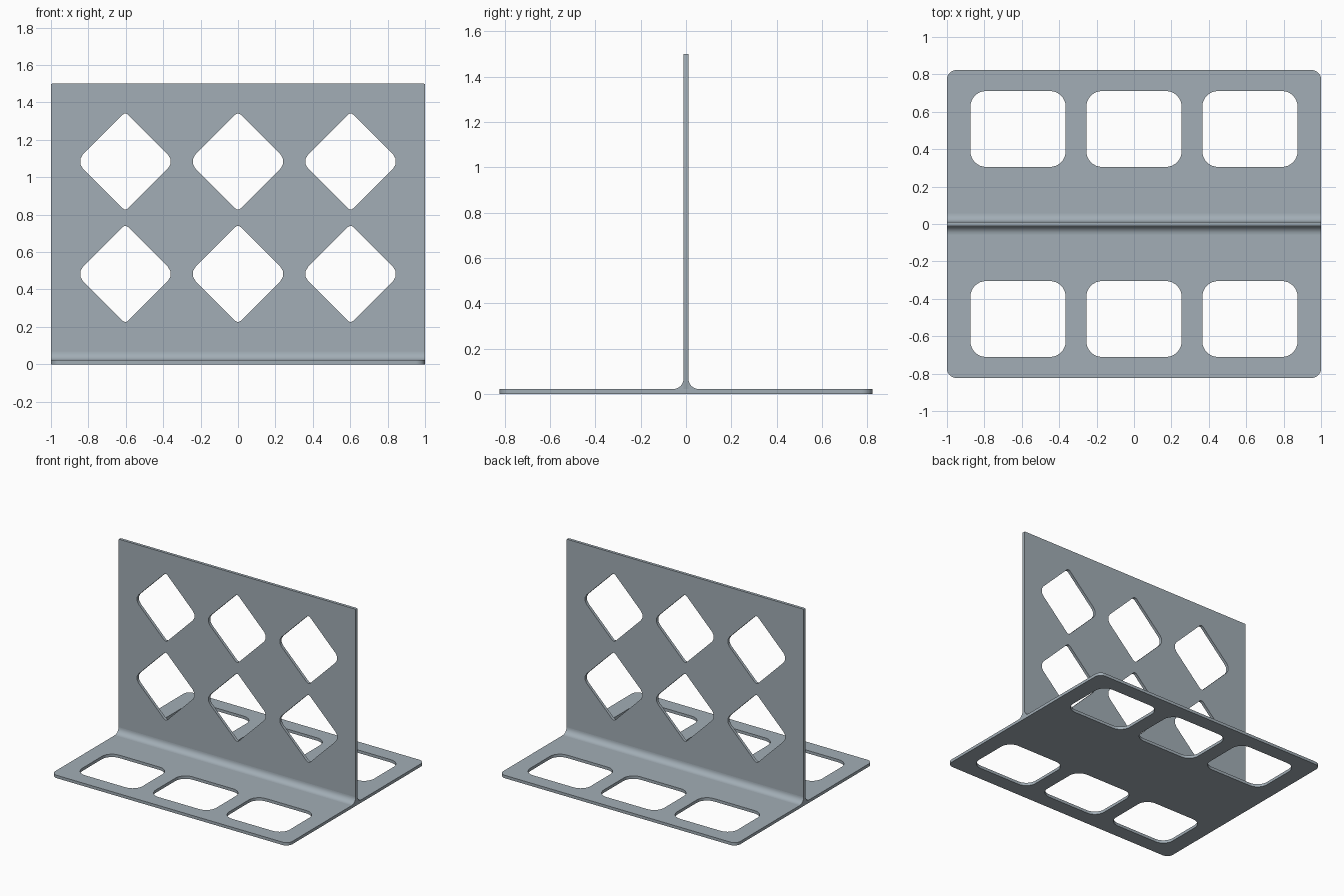
import bpy
import bmesh
from math import sin, cos, pi, radians
from mathutils import Matrix

cube = bpy.data.objects.get("Cube")
if cube:
    bpy.data.objects.remove(cube, do_unlink=True)

steel = bpy.data.materials.new("blue grey steel")
steel.use_nodes = True
COLOUR = (0.36, 0.42, 0.465, 1)
steel.diffuse_color = COLOUR
steel.node_tree.nodes["Principled BSDF"].inputs["Base Color"].default_value = COLOUR

THICK = 0.022
HALF = THICK / 2
DEPTH = 0.823
HEIGHT = 1.5
FILLET = 0.045


def arc(cx, cy, r, start, sweep, steps):
    """Points along an arc, angles in degrees."""
    angles = [radians(start + sweep * i / steps) for i in range(steps + 1)]
    return [(cx + r * cos(a), cy + r * sin(a)) for a in angles]


def rounded_rect(cx, cy, hx, hy, r, steps=8):
    points = []
    for k, (sx, sy) in enumerate([(1, 1), (-1, 1), (-1, -1), (1, -1)]):
        points += arc(cx + sx * (hx - r), cy + sy * (hy - r), r, 90 * k, 90, steps)
    return points


def rounded_diamond(cx, cy, c, side_r, tip_r):
    """Square on its point, with softer corners at the sides than at the tips."""
    points = []
    for k in range(4):
        r = tip_r if k % 2 else side_r
        reach = c - r * 2 ** 0.5
        a = k * pi / 2
        points += arc(cx + reach * cos(a), cy + reach * sin(a), r, 90 * k - 45, 90, 3)
    return points


def extrude_outline(name, outlines, depth, matrix):
    """Solid from a flat outline followed by its holes."""
    curve = bpy.data.curves.new(name, "CURVE")
    curve.dimensions = "2D"
    curve.fill_mode = "BOTH"
    curve.extrude = depth / 2
    for points in outlines:
        spline = curve.splines.new("POLY")
        spline.points.add(len(points) - 1)
        for p, (x, y) in zip(spline.points, points):
            p.co = (x, y, 0, 1)
        spline.use_cyclic_u = True
    obj = bpy.data.objects.new(name, curve)
    bpy.context.collection.objects.link(obj)
    bpy.ops.object.select_all(action="DESELECT")
    obj.select_set(True)
    bpy.context.view_layer.objects.active = obj
    bpy.ops.object.convert(target="MESH")
    obj = bpy.context.view_layer.objects.active
    obj.name = name
    mesh = obj.data
    mesh.transform(matrix)
    bm = bmesh.new()
    bm.from_mesh(mesh)
    bmesh.ops.remove_doubles(bm, verts=bm.verts, dist=0.0001)
    bmesh.ops.recalc_face_normals(bm, faces=bm.faces)
    bm.to_mesh(mesh)
    bm.free()
    mesh.materials.clear()
    mesh.materials.append(steel)
    bpy.ops.object.shade_smooth_by_angle(angle=radians(31))
    return obj


# Base plate with two rows of rounded windows
base = [rounded_rect(0, 0, 1, DEPTH, 0.05)]
for side in (-1, 1):
    for x in (-0.62, 0, 0.62):
        base.append(rounded_rect(x, side * 0.508, 0.255, 0.203, 0.085))
extrude_outline("base_plate", base, THICK, Matrix.Translation((0, 0, HALF)))

# Upright plate with two rows of diamond openings
bottom = HALF
upright = [rounded_rect(0, (HEIGHT + bottom) / 2, 1, (HEIGHT - bottom) / 2, 0.005, 3)]
for z in (0.483, 1.084):
    for x in (-0.602, 0, 0.602):
        upright.append(rounded_diamond(x, z, 0.265, 0.053, 0.02))
extrude_outline("upright_plate", upright, THICK, Matrix.Rotation(pi / 2, 4, "X"))

# Curved fillets where the plates meet
along_x = Matrix(((0, 0, 1, 0), (1, 0, 0, 0), (0, 1, 0, 0), (0, 0, 0, 1)))
for name, side in (("front_fillet", -1), ("back_fillet", 1)):
    curved = arc(HALF + FILLET, THICK + FILLET, FILLET, 180, 90, 8)
    profile = [(side * y, z) for y, z in curved + [(HALF, THICK)]]
    extrude_outline(name, [profile], 2, along_x)
